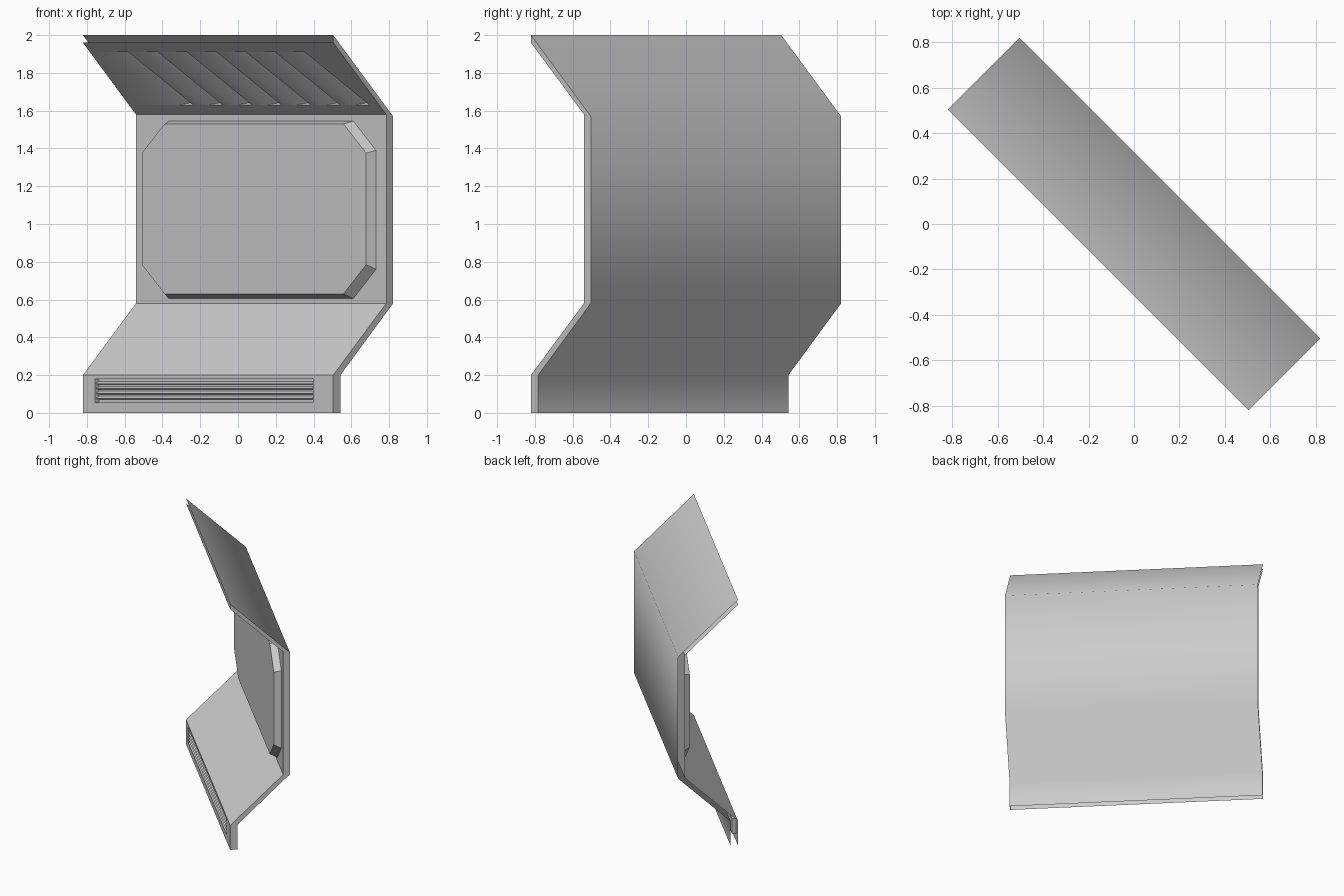
import bpy, bmesh, math

if "Cube" in bpy.data.objects:
    bpy.data.objects.remove(bpy.data.objects["Cube"])

W = 0.937                      # half width of the console
FRONT = [(-0.224, 0), (-0.224, 0.2), (0.173, 0.58), (0.173, 1.58), (-0.224, 1.96)]
BACK = [(-0.17, 0), (-0.17, 0.2), (0.224, 0.58), (0.224, 1.57), (-0.224, 2.0)]


def make(name, faces, angle=25):
    """Build an object from a list of faces, each a list of (u, depth, z) points."""
    bm = bmesh.new()
    for f in faces:
        bm.faces.new([bm.verts.new(p) for p in f])
    bmesh.ops.remove_doubles(bm, verts=bm.verts, dist=0.0005)
    bmesh.ops.recalc_face_normals(bm, faces=bm.faces)
    me = bpy.data.meshes.new(name)
    bm.to_mesh(me)
    bm.free()
    ob = bpy.data.objects.new(name, me)
    bpy.context.collection.objects.link(ob)
    ob.rotation_euler.z = math.radians(-45)
    bpy.ops.object.select_all(action='DESELECT')
    ob.select_set(True)
    bpy.context.view_layer.objects.active = ob
    bpy.ops.object.shade_smooth_by_angle(angle=math.radians(angle))
    return ob


def strip(a, b, u0=-W, u1=W):
    return [(u0, *a), (u1, *a), (u1, *b), (u0, *b)]


# Folded back sheet
make("back_panel", [strip(a, b) for a, b in zip(BACK, BACK[1:])], 60)

# Folded front sheet: sloping desk and upright wall
make("front_panel", [strip(FRONT[i], FRONT[i + 1]) for i in (1, 2)])

# End cover joining the two sheets on one side
make("end_cover", [[(W, *FRONT[i]), (W, *BACK[i]), (W, *BACK[i + 1]), (W, *FRONT[i + 1])]
                   for i in range(4)])


# Overhanging hood with slanted louvre recesses
def hood(u, z, d=0.0):
    t = (1.96 - z) / 0.38
    return (u, -0.224 + 0.397 * t + 0.69 * d, z + 0.72 * d)


ZT, ZB, DEEP = 1.91, 1.63, 0.022
faces = [[hood(-W, 1.96), hood(W, 1.96), hood(W, ZT), hood(-W, ZT)],
         [hood(-W, ZB), hood(W, ZB), hood(W, 1.58), hood(-W, 1.58)]]
top_u, bot_u = -W, -W
for i in range(7):
    a, b = -0.76 + 0.22 * i, -0.65 + 0.22 * i
    c, d = a + 0.195, b + 0.195
    faces.append([hood(top_u, ZT), hood(a, ZT), hood(c, ZB), hood(bot_u, ZB)])
    faces.append([hood(a, ZT), hood(b, ZT, DEEP), hood(d, ZB, DEEP), hood(c, ZB)])
    faces.append([hood(b, ZT), hood(d, ZB), hood(d, ZB, DEEP), hood(b, ZT, DEEP)])
    faces.append([hood(a, ZT), hood(b, ZT), hood(b, ZT, DEEP)])
    faces.append([hood(c, ZB), hood(d, ZB), hood(d, ZB, DEEP)])
    top_u, bot_u = b, d
faces.append([hood(top_u, ZT), hood(W, ZT), hood(W, ZB), hood(bot_u, ZB)])
make("louvred_hood", faces)


# Raised octagonal screen with bevelled rim
def octagon(w, hu, z0, z1, cu=0.17, cz=0.155):
    return [(-hu + cu, w, z0), (hu - cu, w, z0), (hu, w, z0 + cz), (hu, w, z1 - cz),
            (hu - cu, w, z1), (-hu + cu, w, z1), (-hu, w, z1 - cz), (-hu, w, z0 + cz)]


base = octagon(0.173, 0.86, 0.605, 1.545)
face = octagon(0.12, 0.84, 0.63, 1.53)
make("screen", [face] + [[base[i], base[(i + 1) % 8], face[(i + 1) % 8], face[i]]
                         for i in range(8)])


# Kick plate with a recessed vent
def ring(w, u0, u1, z0, z1):
    return [(u0, w, z0), (u1, w, z0), (u1, w, z1), (u0, w, z1)]


outer = ring(-0.224, -W, W, 0, 0.2)
rim = ring(-0.224, -0.845, 0.785, 0.055, 0.18)
floor = ring(-0.195, -0.845, 0.785, 0.055, 0.18)
sides = [[p[i], p[(i + 1) % 4], q[(i + 1) % 4], q[i]]
         for p, q in ((outer, rim), (rim, floor)) for i in range(4)]
make("kick_plate", sides + [floor])

# Horizontal vent slats
for i in range(4):
    z = 0.076 + 0.026 * i
    a, b, c = (-0.220, z), (-0.195, z + 0.013), (-0.195, z - 0.004)
    make(f"vent_slat_{i + 1}", [strip(a, b, -0.845, 0.785), strip(a, c, -0.845, 0.785)])
